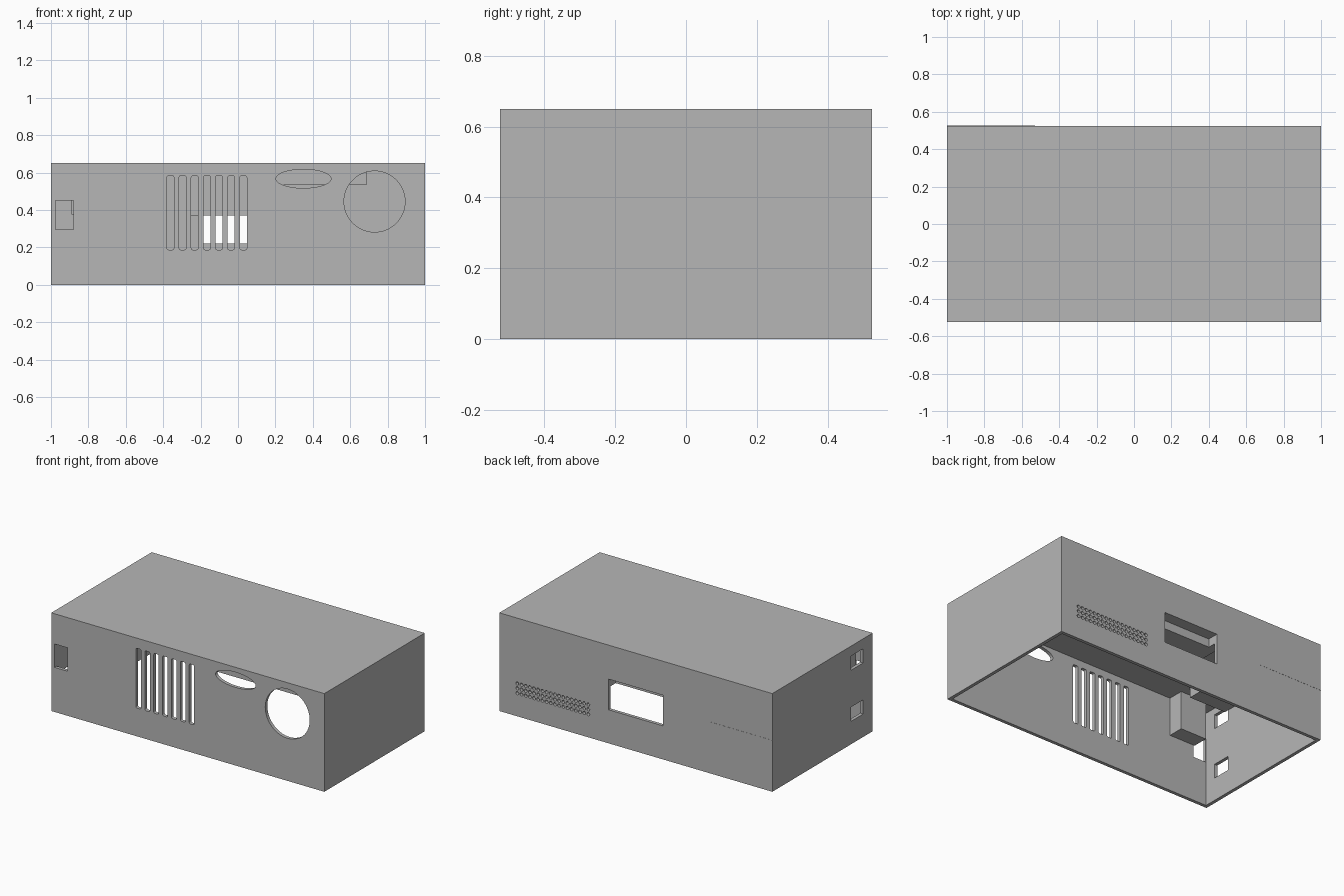
import bpy, bmesh, math
from mathutils import Matrix

old = bpy.data.objects.get("Cube")
if old:
    bpy.data.objects.remove(old, do_unlink=True)

W, D, H, T = 1.0, 0.525, 0.65, 0.022   # half width, half depth, height, wall

grey = bpy.data.materials.new("plain grey")
grey.use_nodes = True
colour = (0.47, 0.47, 0.47, 1)
grey.diffuse_color = colour
grey.node_tree.nodes["Principled BSDF"].inputs["Base Color"].default_value = colour


def add_box(bm, x0, x1, y0, y1, z0, z1):
    m = Matrix.Translation(((x0 + x1) / 2, (y0 + y1) / 2, (z0 + z1) / 2))
    bmesh.ops.create_cube(bm, size=1, matrix=m @ Matrix.Diagonal((x1 - x0, y1 - y0, z1 - z0, 1)))


def add_disc(bm, x, y, z, rx, rz, depth, sides):
    m = Matrix.Translation((x, y, z)) @ Matrix.Diagonal((rx, 1, rz, 1)) @ Matrix.Rotation(math.pi / 2, 4, 'X')
    bmesh.ops.create_cone(bm, cap_ends=True, segments=sides, radius1=1, radius2=1, depth=depth, matrix=m)


def make(name, bm):
    mesh = bpy.data.meshes.new(name)
    bm.to_mesh(mesh)
    bm.free()
    mesh.materials.append(grey)
    ob = bpy.data.objects.new(name, mesh)
    bpy.context.collection.objects.link(ob)
    return ob


def box(name, *size):
    bm = bmesh.new()
    add_box(bm, *size)
    return make(name, bm)


def cut(ob, cutter):
    mod = ob.modifiers.new("cut", 'BOOLEAN')
    mod.operation = 'DIFFERENCE'
    mod.solver = 'EXACT'
    mod.object = cutter
    bpy.context.view_layer.objects.active = ob
    bpy.ops.object.modifier_apply(modifier=mod.name)
    bpy.data.objects.remove(cutter, do_unlink=True)


# Housing, open underneath
housing = box("housing", -W, W, -D, D, 0, H)
cut(housing, box("cavity", -W + T, W - T, -D + T, D - T, -0.1, H - T))

# Openings in the front, back and side walls
bm = bmesh.new()
f0, f1 = -D - 0.02, -D + T + 0.005
add_box(bm, -0.975, -0.88, f0, f1, 0.295, 0.45)
add_disc(bm, 0.73, -D, 0.445, 0.163, 0.163, 0.1, 64)
add_disc(bm, 0.35, -D, 0.567, 0.147, 0.05, 0.1, 64)
add_box(bm, -0.2, 0.2, D - T - 0.005, D + 0.02, 0.222, 0.425)
for z in (0.152, 0.49):
    add_box(bm, -W - 0.02, -W + T + 0.005, -0.426, -0.3, z, z + 0.094)
cut(housing, make("openings", bm))

# Vertical vent slots with softened corners
bm = bmesh.new()
for i in range(7):
    x = -0.38 + i * 0.065
    add_box(bm, x, x + 0.037, f0, f1, 0.187, 0.583)
edges = [e for e in bm.edges if abs(e.verts[0].co.y - e.verts[1].co.y) > 0.01]
bmesh.ops.bevel(bm, geom=edges, offset=0.009, segments=3, profile=0.5, affect='EDGES')
cut(housing, make("slots", bm))

# Grille of small round holes in the back wall
bm = bmesh.new()
for i in range(18):
    for j in range(3):
        add_disc(bm, 0.348 + i * 0.0306, D, 0.153 + j * 0.032, 0.011, 0.011, 0.1, 12)
cut(housing, make("grille", bm))

# Blocks hanging from the ceiling inside
top = H - T
screen = box("screen_block", -0.26, 0.245, 0.3, D - T, 0.37, top)
cut(screen, box("screen_recess", -0.2, 0.2, 0.45, D, 0.2, 0.425))
box("grille_block", 0.245, 0.69, 0.3, D - T, 0.535, top)
box("front_corner_block", -0.89, -0.7, -D + T, -0.4, 0.375, top)
box("side_block", -W + T, -0.71, -0.33, -0.1, 0.56, top)

# Hairline seam on the back wall
box("back_seam", -W, -0.53, D - 0.005, D + 0.001, 0.338, 0.341)
